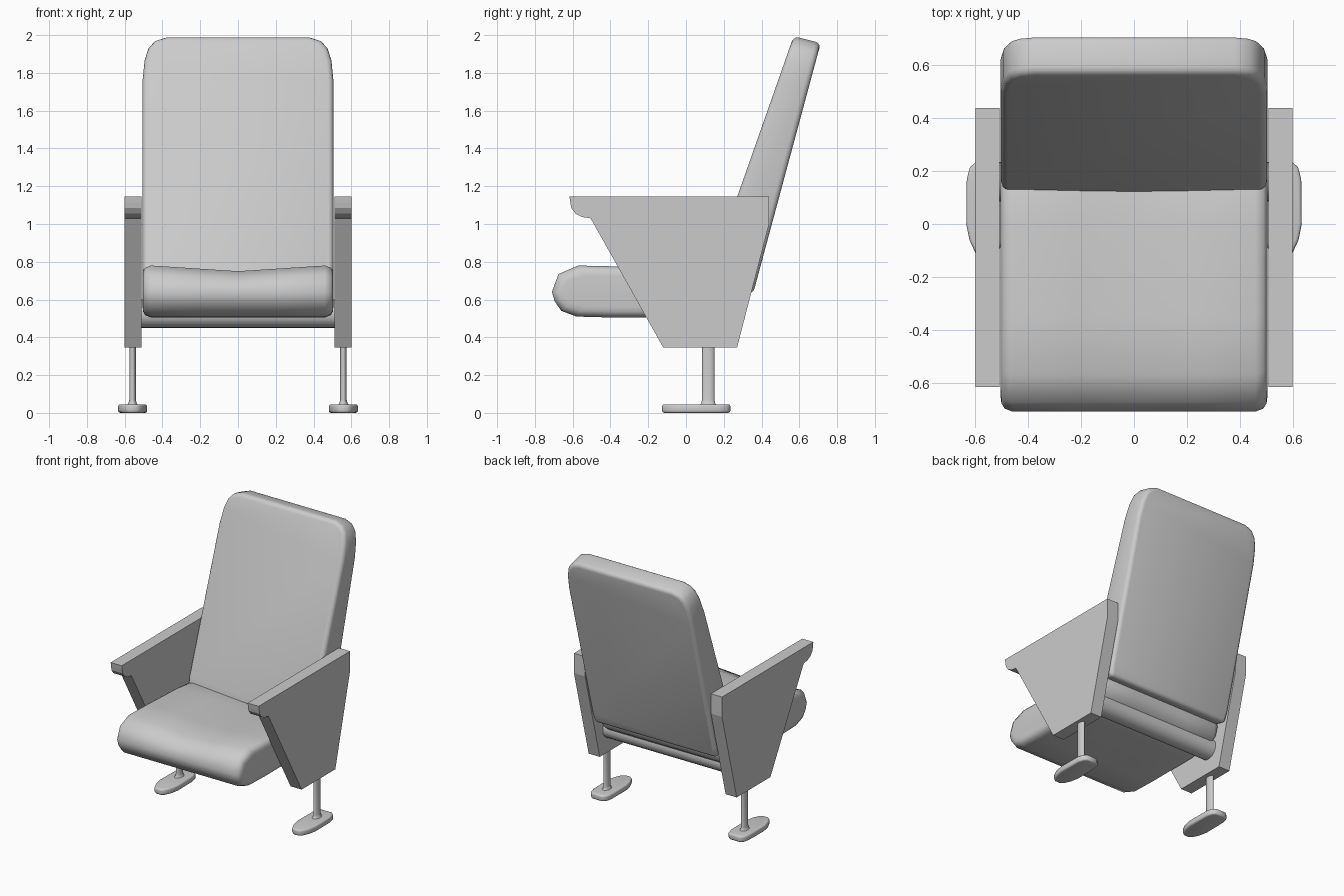
import bpy, bmesh, math
from mathutils import Vector

if "Cube" in bpy.data.objects:
    bpy.data.objects.remove(bpy.data.objects["Cube"])


def loft(name, rings, smooth=40, bevel=0.0, segments=3):
    """Skin a list of equal-length closed rings and cap both ends."""
    bm = bmesh.new()
    loops = [[bm.verts.new(p) for p in ring] for ring in rings]
    n = len(loops[0])
    for a, b in zip(loops, loops[1:]):
        for i in range(n):
            j = (i + 1) % n
            bm.faces.new((a[i], a[j], b[j], b[i]))
    bm.faces.new(loops[0][::-1])
    bm.faces.new(loops[-1])
    bmesh.ops.recalc_face_normals(bm, faces=bm.faces)
    me = bpy.data.meshes.new(name)
    bm.to_mesh(me)
    bm.free()
    ob = bpy.data.objects.new(name, me)
    bpy.context.collection.objects.link(ob)
    bpy.ops.object.select_all(action='DESELECT')
    ob.select_set(True)
    bpy.context.view_layer.objects.active = ob
    if bevel:
        mod = ob.modifiers.new("soft_edges", 'BEVEL')
        mod.width = bevel
        mod.segments = segments
        mod.limit_method = 'ANGLE'
        mod.angle_limit = math.radians(50)
        bpy.ops.object.modifier_apply(modifier=mod.name)
    if smooth:
        bpy.ops.object.shade_smooth_by_angle(angle=math.radians(smooth))
    return ob


def ellipse(cx, cy, z, rx, ry, n=20):
    return [(cx + rx * math.cos(t), cy + ry * math.sin(t), z)
            for t in (2 * math.pi * i / n for i in range(n))]


# Seat cushion: side profile swept across x, dished on top, pulled in at the ends
seat_profile = [(-.71, .64), (-.675, .735), (-.57, .78), (-.35, .775), (.0, .76), (.2, .74),
                (.27, .70), (.29, .64), (.27, .57), (.2, .52), (.0, .505), (-.4, .505),
                (-.58, .51), (-.66, .54), (-.695, .59)]


def seat_ring(x, inset):
    ring = []
    for y, z in seat_profile:
        dip = .03 * (1 - min(1, abs(x) / .46)) if z > .7 else 0
        ring.append((x, -.2 + (y + .2) * (1 - inset * .28), .645 + (z - dip - .645) * (1 - inset)))
    return ring


stations = [(.505, .4), (.502, .22), (.49, .08), (.46, 0), (.23, 0)]
xs = [(-x, s) for x, s in stations] + [(0, 0)] + stations[::-1]
loft("seat", [seat_ring(x, s) for x, s in xs], smooth=50)

# Backrest: reclined wedge with rounded top corners and softened rims
half = [(.495, 0), (.505, .06), (.505, .82), (.495, .90), (.475, .95), (.44, .98), (.38, .995)]
outline = half + [(-x, t) for x, t in half[::-1]]
bottom_front, top_front = Vector((.115, .70)), Vector((.572, 2.0))
bottom_back, top_back = Vector((.355, .63)), Vector((.715, 1.965))


def back_ring(a, b, bulge):
    ring = []
    for x, t in outline:
        p = a.lerp(b, t)
        ring.append((x, p.x + bulge * math.sin(math.pi * t), p.y))
    return ring


loft("backrest", [back_ring(bottom_front, top_front, 0),
                  back_ring(bottom_back, top_back, 0)], bevel=.028, smooth=50)

# Round support bar under the seat
loft("support_bar", [[(x, y, z) for y, z, _ in ellipse(.16, .525, 0, .075, .075, 24)]
                     for x in (-.515, .515)])

# Side panels with the armrest nose, legs and feet on both sides
panel = [(-.617, 1.145), (.44, 1.145), (.44, 1.0), (.27, .345), (-.12, .345), (-.505, 1.03),
         (-.55, 1.037), (-.585, 1.055), (-.607, 1.085), (-.612, 1.11)]
foot_half = [(.04, .235), (.063, .215), (.075, .17), (.077, .0), (.065, -.06),
             (.042, -.11), (.02, -.127)]
foot = foot_half + [(-x, y) for x, y in foot_half[::-1]]
for side, s in (("left", -1), ("right", 1)):
    loft(f"armrest_panel_{side}", [[(s * x, y, z) for y, z in panel] for x in (.51, .60)], smooth=0)
    loft(f"leg_{side}", [ellipse(s * .558, .118, z, rx, ry) for z, rx, ry in
                         ((.035, .035, .05), (.05, .022, .037), (.07, .017, .033), (.36, .017, .033))])
    loft(f"foot_{side}", [[(s * .558 + x, y, z) for x, y in foot] for z in (0, .045)],
         bevel=.012, smooth=50)
